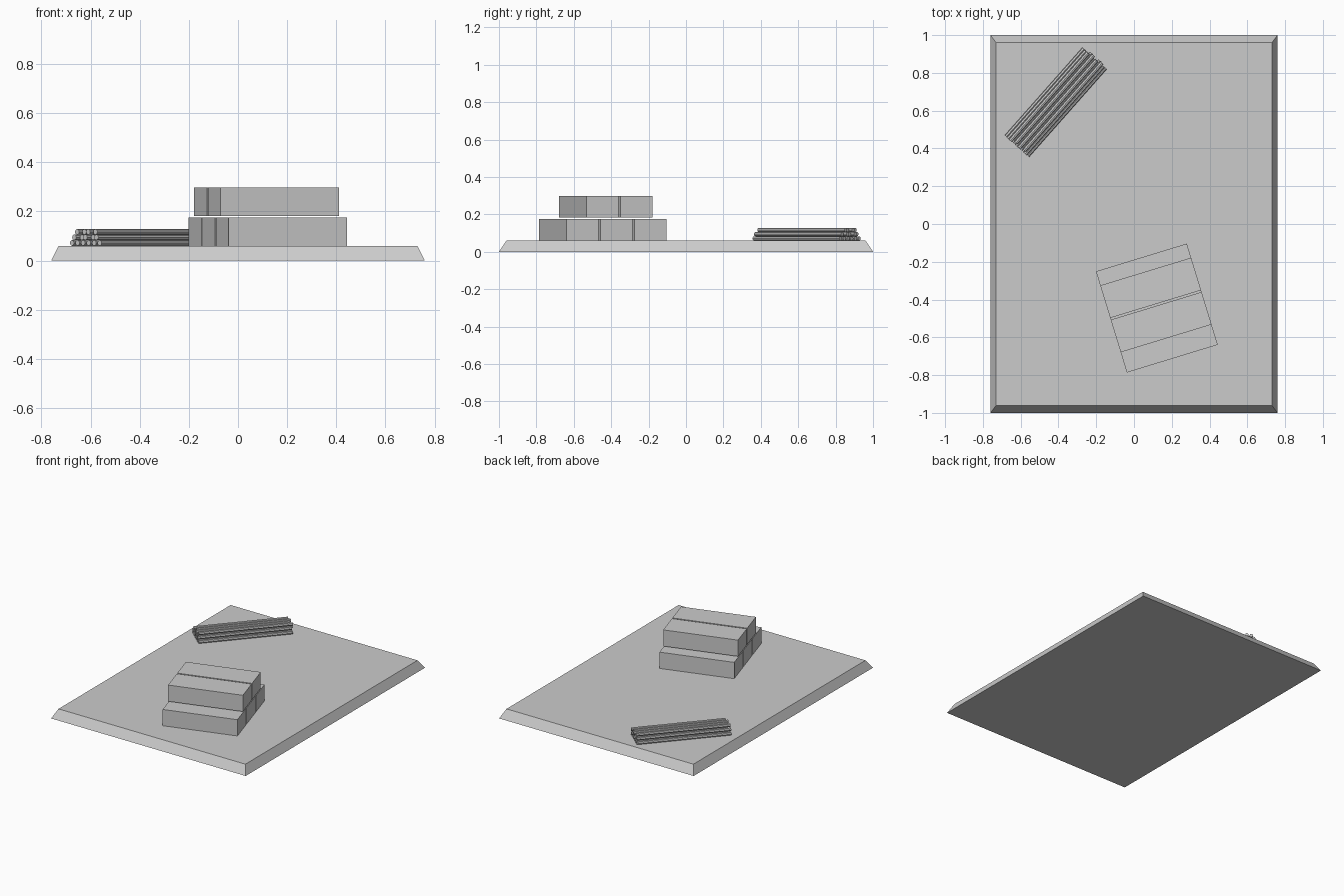
import bpy, bmesh, math
from mathutils import Vector, Matrix

if "Cube" in bpy.data.objects:
    bpy.data.objects.remove(bpy.data.objects["Cube"])

def make(name, bm):
    bmesh.ops.recalc_face_normals(bm, faces=bm.faces[:])
    me = bpy.data.meshes.new(name)
    bm.to_mesh(me)
    bm.free()
    ob = bpy.data.objects.new(name, me)
    bpy.context.collection.objects.link(ob)
    return ob

def box(name, center, size, angle=0.0):
    bm = bmesh.new()
    bmesh.ops.create_cube(bm, size=1)
    bm.transform(Matrix.Diagonal((*size, 1)))
    ob = make(name, bm)
    ob.location = center
    ob.rotation_euler.z = angle
    return ob

# Bevelled ground slab
slab = box("base_slab", (0, 0, 0.03), (1.52, 2.0, 0.06))
for v in slab.data.vertices:
    if v.co.z > 0:
        v.co.x *= 0.73 / 0.76
        v.co.y *= 0.96

# Stacked blocks: three below, two above
ang = math.radians(17)
across = Vector((math.sin(ang), -math.cos(ang), 0))
mid = Vector((0.121, -0.445, 0))
for z, offsets in ((0.1175, (-0.19, 0, 0.19)), (0.24, (-0.112, 0.078))):
    for i, o in enumerate(offsets):
        box(f"block_{z:.2f}_{i}", mid + across * o + Vector((0, 0, z)), (0.503, 0.18, 0.115), ang)

# Pile of rods in three layers
pa = math.radians(48.5)
side = Vector((math.sin(pa), -math.cos(pa), 0))
along = Vector((math.cos(pa), math.sin(pa), 0))
pile = Vector((-0.414, 0.645, 0))
for layer, (count, z) in enumerate(((6, 0.072), (5, 0.095), (4, 0.117))):
    for i in range(count):
        bm = bmesh.new()
        bmesh.ops.create_cone(bm, cap_ends=True, segments=8, radius1=0.0115, radius2=0.0115, depth=0.62)
        rod = make(f"rod_{layer}_{i}", bm)
        rod.rotation_euler = (0, math.pi / 2, pa)
        shift = 0.01 * layer if layer < 2 else 0.008
        rod.location = pile + side * (i - (count - 1) / 2) * 0.03 + along * shift * (1 if i % 2 else -0.3) + Vector((0, 0, z))
